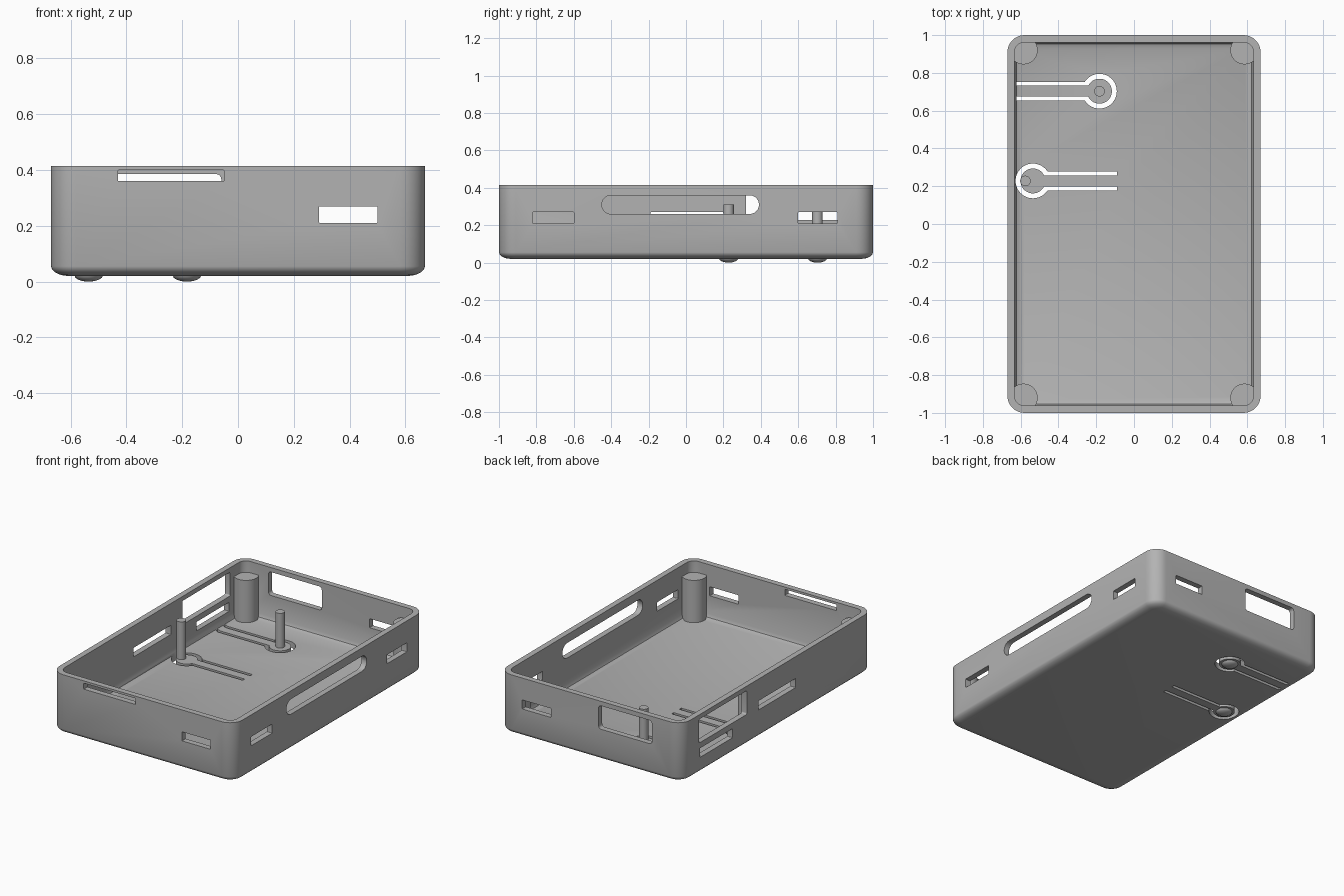
import bpy
import bmesh
from math import sin, cos, pi, asin, radians
from mathutils import Vector

cube = bpy.data.objects.get("Cube")
if cube:
    bpy.data.objects.remove(cube)

grey = bpy.data.materials.new("grey plastic")
grey.use_nodes = True
grey.diffuse_color = (0.45, 0.45, 0.45, 1)
grey.node_tree.nodes["Principled BSDF"].inputs["Base Color"].default_value = (0.45, 0.45, 0.45, 1)

HX, HY = 0.67, 1.0            # half width and half length of the case
BASE, FLOOR, RIM = 0.02, 0.06, 0.415
WALL, CORNER = 0.038, 0.09


def rounded_rect(hx, hy, r, seg=8):
    """Counter-clockwise outline of a rounded rectangle centred on zero."""
    pts = []
    for q, (sx, sy) in enumerate(((1, 1), (-1, 1), (-1, -1), (1, -1))):
        for i in range(seg + 1):
            a = (q + i / seg) * pi / 2
            pts.append((sx * (hx - r) + r * cos(a), sy * (hy - r) + r * sin(a)))
    return pts


def loft(bm, rings, cap=True):
    """Bridge equal-length rings of points; cap the first and last."""
    rows = [[bm.verts.new(p) for p in ring] for ring in rings]
    n = len(rows[0])
    for a, b in zip(rows, rows[1:]):
        for i in range(n):
            j = (i + 1) % n
            bm.faces.new((a[i], a[j], b[j], b[i]))
    if cap:
        bm.faces.new(rows[0][::-1])
        bm.faces.new(rows[-1])


def finish(bm, name, smooth=True):
    bmesh.ops.recalc_face_normals(bm, faces=bm.faces)
    mesh = bpy.data.meshes.new(name)
    bm.to_mesh(mesh)
    bm.free()
    mesh.materials.append(grey)
    obj = bpy.data.objects.new(name, mesh)
    bpy.context.collection.objects.link(obj)
    if smooth:
        shade(obj)
    return obj


def shade(obj):
    bpy.ops.object.select_all(action='DESELECT')
    obj.select_set(True)
    bpy.context.view_layer.objects.active = obj
    bpy.ops.object.shade_smooth_by_angle(angle=radians(35))


def lathe(name, x, y, profile, seg=32):
    """Solid of revolution about a vertical line from (radius, z) points."""
    bm = bmesh.new()
    loft(bm, [[(x + r * cos(2 * pi * i / seg), y + r * sin(2 * pi * i / seg), z)
               for i in range(seg)] for r, z in profile])
    return finish(bm, name)


# Case shell: up the outside, over the rim and down to the filleted floor
def case_ring(inset, z):
    r = max(CORNER - inset, 0.02)
    return [(x, y, z) for x, y in rounded_rect(HX - inset, HY - inset, r)]


shell_profile = [(0.06, BASE), (0.035, 0.024), (0.015, 0.033), (0.004, 0.044),
                 (0, 0.055), (0, RIM), (WALL, RIM), (WALL, FLOOR + 0.03),
                 (WALL + 0.009, FLOOR + 0.009), (WALL + 0.03, FLOOR)]
bm = bmesh.new()
loft(bm, [case_ring(i, z) for i, z in shell_profile])
case = finish(bm, "case_shell", smooth=False)

# Wall openings, as (start, end, bottom, top, corner radius)
cut = bmesh.new()


def opening(side, u0, u1, z0, z1, r):
    outline = rounded_rect((u1 - u0) / 2, (z1 - z0) / 2, r, 6)
    cu, cz = (u0 + u1) / 2, (z0 + z1) / 2
    rings = []
    for depth in (-0.06, 0.06):
        if side in ("left", "right"):
            x = (HX + depth) * (1 if side == "left" else -1)
            rings.append([(x, cu + u, cz + v) for u, v in outline])
        else:
            y = (HY + depth) * (1 if side == "back" else -1)
            rings.append([(cu + u, y, cz + v) for u, v in outline])
    loft(cut, rings)


PORT = (0.21, 0.27, 0.004)
opening("front", -0.43, -0.05, 0.36, 0.40, 0.004)
opening("front", 0.29, 0.50, *PORT)
opening("back", 0.29, 0.50, *PORT)
opening("back", -0.45, -0.06, 0.23, 0.385, 0.018)
opening("left", -0.45, 0.39, 0.26, 0.36, 0.049)
opening("left", -0.82, -0.60, *PORT)
opening("left", 0.60, 0.81, *PORT)
opening("right", -0.19, 0.20, *PORT)
opening("right", 0.32, 0.82, 0.228, 0.385, 0.01)
opening("right", 0.47, 0.81, 0.13, 0.19, 0.004)


# Keyhole slits that free each flexible button tongue from the floor
def keyhole(cx, cy, side, length):
    def edge(radius, half):
        a0 = asin(half / radius)
        arc = [a0 + (2 * pi - 2 * a0) * i / 40 for i in range(41)]
        pts = [(length, half)]
        pts += [(radius * cos(a), radius * sin(a)) for a in arc]
        return pts + [(length, -half)]
    outer, inner = edge(0.092, 0.05), edge(0.066, 0.029)
    rings = []
    for o, i in zip(outer, inner):
        rings.append([(cx + side * p[0], cy + p[1], z)
                      for p, z in ((o, 0), (i, 0), (i, 0.1), (o, 0.1))])
    loft(cut, rings)


buttons = [(-0.183, 0.703, -1, 0.44, -0.183, 0.29),
           (-0.535, 0.228, 1, 0.445, -0.575, 0.31)]
for x, y, side, length, post_x, top in buttons:
    keyhole(x, y, side, length)

cutter = finish(cut, "opening_cutter", smooth=False)
cutter.hide_render = True
mod = case.modifiers.new("openings", 'BOOLEAN')
mod.operation = 'DIFFERENCE'
mod.solver = 'EXACT'
mod.object = cutter
bpy.context.view_layer.objects.active = case
bpy.ops.object.modifier_apply(modifier=mod.name)
bpy.data.objects.remove(cutter)
shade(case)

# Button domes underneath and push pins above
for n, (x, y, side, length, post_x, top) in enumerate(buttons, 1):
    dome = [(0.052 * sin(a), 0.024 - 0.024 * cos(a))
            for a in (radians(d) for d in (8, 25, 45, 65, 90))]
    lathe(f"button_dome_{n}", x, y, dome)
    lathe(f"button_pin_{n}", post_x, y, [(0.028, 0.045), (0.028, top)], 24)

# Corner posts
for sx, xname in ((1, "left"), (-1, "right")):
    for sy, yname in ((1, "back"), (-1, "front")):
        lathe(f"corner_post_{yname}_{xname}", sx * 0.585, sy * 0.92,
              [(0.075, 0.05), (0.075, 0.34)])
